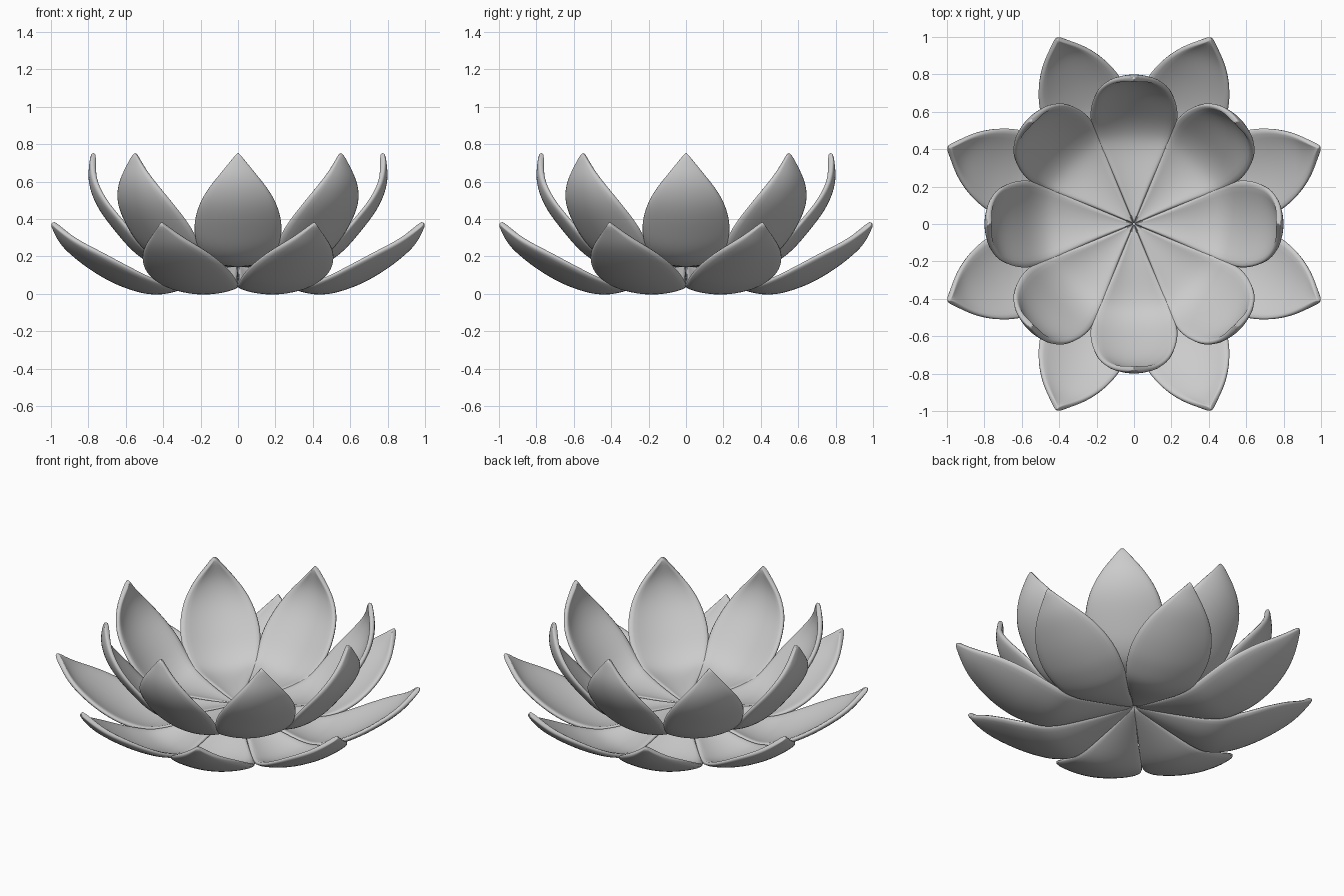
import bpy, math
from mathutils import Vector

if "Cube" in bpy.data.objects:
    bpy.data.objects.remove(bpy.data.objects["Cube"])

# petal stations: (radius, height of the underside, half width)
INNER = [(0.0, 0.143, 0.004), (0.22, 0.142, 0.098), (0.42, 0.15, 0.188), (0.54, 0.208, 0.225),
         (0.65, 0.325, 0.241), (0.755, 0.47, 0.205), (0.80, 0.61, 0.126), (0.787, 0.757, 0.004)]
OUTER = [(0.0, 0.138, 0.004), (0.22, 0.06, 0.098), (0.45, -0.006, 0.197), (0.62, 0.025, 0.240),
         (0.76, 0.088, 0.243), (0.89, 0.17, 0.203), (1.0, 0.26, 0.122), (1.087, 0.375, 0.004)]
ACROSS = 8
STEPS = 3


def smooth(points):
    """Catmull-Rom curve through the stations."""
    p = [Vector(q) for q in points]
    p = [2 * p[0] - p[1]] + p + [2 * p[-1] - p[-2]]
    out = []
    for i in range(1, len(p) - 2):
        a, b, c, d = p[i - 1:i + 3]
        for s in range(STEPS):
            t = s / STEPS
            out.append(0.5 * (2 * b + (c - a) * t + (2 * a - 5 * b + 4 * c - d) * t * t
                              + (3 * b - a - 3 * c + d) * t ** 3))
    return out + [p[-2]]


def petal_mesh(name, stations, cup):
    rows = smooth(stations)
    verts, faces = [], []
    for i, (r, z, w) in enumerate(rows):
        lo, hi = rows[max(i - 1, 0)], rows[min(i + 1, len(rows) - 1)]
        tx, tz = hi[0] - lo[0], hi[1] - lo[1]
        n = math.hypot(tx, tz)
        w = max(w, 0.003)
        for j in range(ACROSS + 1):
            u = 2 * j / ACROSS - 1
            lift = cup * u * u * (w / 0.23) ** 1.2
            verts.append((r - tz / n * lift, u * w, z + tx / n * lift))
    k = ACROSS + 1
    for i in range(len(rows) - 1):
        for j in range(ACROSS):
            a = i * k + j
            faces.append((a, a + k, a + k + 1, a + 1))
    me = bpy.data.meshes.new(name)
    me.from_pydata(verts, [], faces)
    me.polygons.foreach_set("use_smooth", [True] * len(faces))
    return me


# two rings of eight petals
for name, stations, cup, turn in (("inner_petal", INNER, 0.05, 0.0),
                                  ("outer_petal", OUTER, 0.045, 22.5)):
    mesh = petal_mesh(name, stations, cup)
    for i in range(8):
        ob = bpy.data.objects.new(f"{name}_{i + 1}", mesh)
        bpy.context.collection.objects.link(ob)
        ob.rotation_euler.z = math.radians(turn + 45 * i)
        # thickness grows towards the inside of the flower
        sol = ob.modifiers.new("thickness", 'SOLIDIFY')
        sol.thickness = 0.03
        sol.offset = -1 if mesh.polygons[0].normal.z < 0 else 1
        sub = ob.modifiers.new("rounding", 'SUBSURF')
        sub.levels = sub.render_levels = 1
